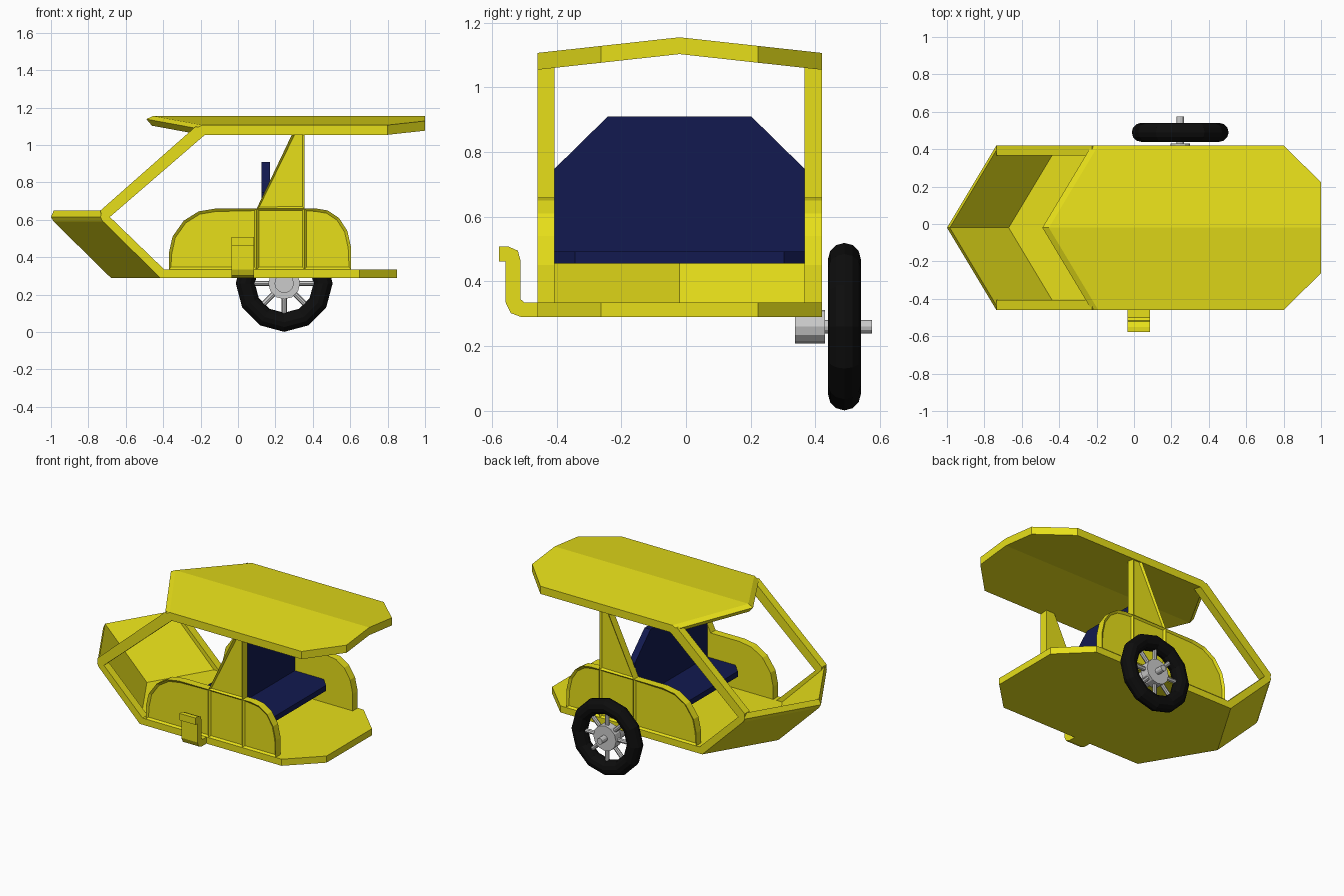
import bpy, bmesh, math
from mathutils import Matrix, Vector

if "Cube" in bpy.data.objects:
    bpy.data.objects.remove(bpy.data.objects["Cube"])

CY, HALF, T = -0.02, 0.44, 0.053     # body centre line, half width, side thickness


def material(name, rgb):
    m = bpy.data.materials.new(name)
    m.diffuse_color = (*rgb, 1)
    m.use_nodes = True
    m.node_tree.nodes["Principled BSDF"].inputs["Base Color"].default_value = m.diffuse_color
    return m


YELLOW = material("yellow_paint", (0.80, 0.74, 0.01))
NAVY = material("navy_vinyl", (0.006, 0.01, 0.08))
BLACK = material("black_rubber", (0.004, 0.004, 0.004))


def finish(bm, name, mat=None):
    bmesh.ops.recalc_face_normals(bm, faces=bm.faces)
    me = bpy.data.meshes.new(name)
    bm.to_mesh(me)
    bm.free()
    ob = bpy.data.objects.new(name, me)
    bpy.context.collection.objects.link(ob)
    if mat:
        me.materials.append(mat)
    return ob


def loft(name, rings, mat):
    """Skin equal-length rings of 3D points and cap both ends."""
    bm = bmesh.new()
    vs = [[bm.verts.new(p) for p in r] for r in rings]
    n = len(vs[0])
    for a, b in zip(vs, vs[1:]):
        for i in range(n):
            j = (i + 1) % n
            bm.faces.new((a[i], a[j], b[j], b[i]))
    bm.faces.new(vs[0])
    bm.faces.new(vs[-1])
    return finish(bm, name, mat)


def prism_y(name, profile, y0, y1, mat):
    return loft(name, [[(x, y, z) for x, z in profile] for y in (y0, y1)], mat)


STATIONS = (-HALF, -0.243, 0, 0.243, HALF)


def deck(name, front, rear, z_top, z_bot, drop):
    """Slab with a V shaped front, clipped rear corners and optional gable."""
    rings = []
    for s in STATIONS:
        a = abs(s)
        r = rear - (0.2 if a == HALF else 0)
        prof = front + [(None, z_bot), (None, z_top)]
        rings.append([(r if x is None else x + 0.6 * a, CY + s, z - drop * a)
                      for x, z in prof])
    return loft(name, rings, YELLOW)


# Floor and gabled roof
deck("floor", [(-0.68, 0.335), (-0.68, 0.29)], 0.85, 0.335, 0.29, 0)
deck("roof", [(-0.455, 1.155), (-0.49, 1.138), (-0.46, 1.103)], 1.0, 1.155, 1.103, 0.11)

# Pointed nose panel
nose = [(-0.68, 0.29), (-0.985, 0.59), (-1.0, 0.615), (-0.985, 0.65), (-0.67, 0.335)]
loft("nose_panel", [[(x + 0.6 * abs(s), CY + s, z) for x, z in nose]
                    for s in (-HALF, 0, HALF)], YELLOW)

# Side frames and side panels
frame = [(-0.41, 0.29), (-0.73, 0.60), (-0.735, 0.65), (-0.225, 1.10),
         (-0.17, 1.06), (-0.685, 0.615), (-0.395, 0.335)]
panels = [
    [(-0.37, 0.335), (0.1, 0.335), (0.1, 0.66), (-0.12, 0.66), (-0.21, 0.645),
     (-0.29, 0.595), (-0.35, 0.51), (-0.37, 0.42)],
    [(0.1, 0.335), (0.355, 0.335), (0.355, 0.66), (0.1, 0.66)],
    [(0.355, 0.335), (0.605, 0.335), (0.605, 0.45), (0.585, 0.54), (0.54, 0.61),
     (0.48, 0.65), (0.42, 0.66), (0.355, 0.66)],
    [(0.1, 0.66), (0.355, 0.66), (0.355, 1.07), (0.295, 1.07)],
]
for side, s in (("left", -1), ("right", 1)):
    outer, inner = CY + s * HALF, CY + s * (HALF - T)
    prism_y(side + "_windscreen_frame", frame, outer, inner, YELLOW)

    bm = bmesh.new()
    for p in panels:
        bm.faces.new([bm.verts.new((x, inner, z)) for x, z in p])
    bmesh.ops.remove_doubles(bm, verts=bm.verts, dist=1e-4)
    ext = bmesh.ops.extrude_face_region(bm, geom=bm.faces[:], use_keep_orig=True)
    moved = [g for g in ext["geom"] if isinstance(g, bmesh.types.BMVert)]
    bmesh.ops.translate(bm, verts=moved, vec=(0, outer - inner, 0))
    bmesh.ops.recalc_face_normals(bm, faces=bm.faces)
    caps = [f for f in bm.faces if all(abs(v.co.y - outer) < 1e-4 for v in f.verts)]
    bmesh.ops.inset_individual(bm, faces=caps, thickness=0.016, depth=-0.012)
    finish(bm, side + "_side_panel", YELLOW)

# Back-to-back seat
w = HALF - T + 0.003
back = [(-w, 0.455), (w, 0.455), (w, 0.745), (0.222, 0.91), (-0.222, 0.91), (-w, 0.745)]
loft("seat_backrest", [[(x, CY + y, z) for y, z in back] for x in (0.125, 0.17)], NAVY)
x0, x1, c = -0.15, 0.45, 0.067
cushion = [(x0 + c, -w), (x1 - c, -w), (x1, c - w), (x1, w - c),
           (x1 - c, w), (x0 + c, w), (x0, w - c), (x0, c - w)]
loft("seat_cushion", [[(x, CY + y, z) for x, y in cushion] for z in (0.455, 0.492)], NAVY)

# Hooked mounting step on the left side
hook = [(-0.44, 0.29), (-0.51, 0.29), (-0.542, 0.302), (-0.558, 0.335), (-0.558, 0.462),
        (-0.578, 0.462), (-0.578, 0.508), (-0.55, 0.508), (-0.52, 0.495), (-0.512, 0.465),
        (-0.512, 0.345), (-0.5, 0.335), (-0.44, 0.335)]
loft("side_hook", [[(x, y, z) for y, z in hook] for x in (-0.035, 0.085)], YELLOW)

# Wheel: tyre, hub, axle and spokes
WC = Vector((0.247, 0.49, 0.26))
bpy.ops.mesh.primitive_torus_add(location=WC, rotation=(math.pi / 2, 0, 0),
                                 major_segments=12, minor_segments=12,
                                 major_radius=0.208, minor_radius=0.051)
tyre = bpy.context.object
tyre.name = "tyre"
tyre.data.materials.append(BLACK)


def add_rod(bm, r, length, mat, segs):
    bmesh.ops.create_cone(bm, cap_ends=True, segments=segs, radius1=r, radius2=r,
                          depth=length, matrix=mat)


ALONG_Y = Matrix.Rotation(math.pi / 2, 4, 'X')
for name, r, y0, y1 in (("wheel_hub", 0.085, 0.46, 0.52), ("axle", 0.021, 0.36, 0.575),
                        ("axle_bracket", 0.052, 0.337, 0.43)):
    bm = bmesh.new()
    add_rod(bm, r, y1 - y0, Matrix.Translation((WC.x, (y0 + y1) / 2, WC.z)) @ ALONG_Y, 12)
    finish(bm, name)

bm = bmesh.new()
for i in range(4):
    add_rod(bm, 0.014, 0.36,
            Matrix.Translation(WC) @ Matrix.Rotation(i * math.pi / 4, 4, 'Y'), 8)
finish(bm, "spokes")
